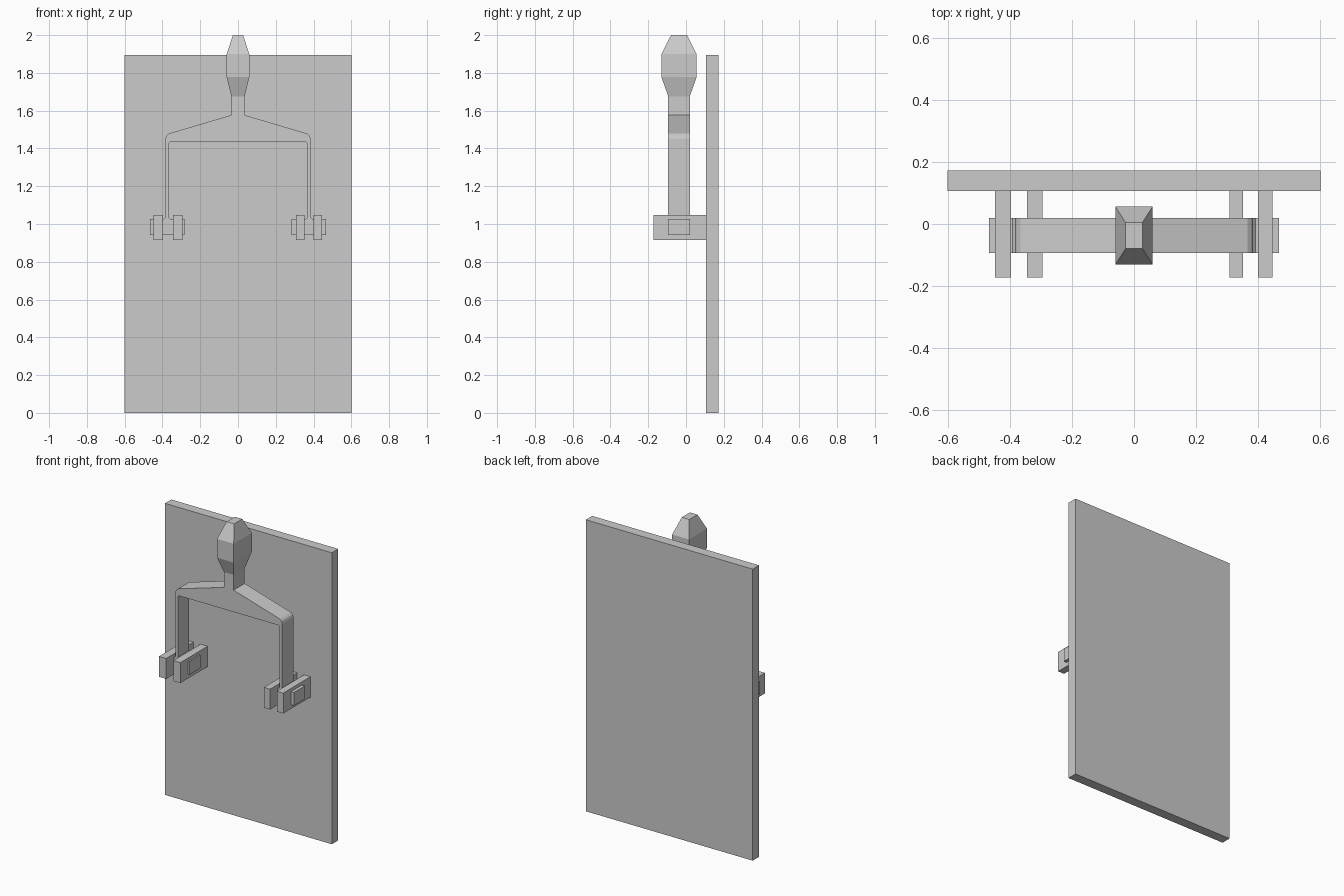
import bpy, bmesh

if "Cube" in bpy.data.objects:
    bpy.data.objects.remove(bpy.data.objects["Cube"])

Y0, Y1 = -0.094, 0.02      # depth range of the handle
YP = 0.107                 # front face of the panel


def finish(name, bm):
    bmesh.ops.recalc_face_normals(bm, faces=bm.faces)
    mesh = bpy.data.meshes.new(name)
    bm.to_mesh(mesh)
    bm.free()
    obj = bpy.data.objects.new(name, mesh)
    bpy.context.collection.objects.link(obj)
    return obj


def loft(name, rings):
    """Join equal-length point rings and cap both ends."""
    bm = bmesh.new()
    loops = [[bm.verts.new(p) for p in ring] for ring in rings]
    n = len(loops[0])
    for a, b in zip(loops, loops[1:]):
        for i in range(n):
            j = (i + 1) % n
            bm.faces.new((a[i], a[j], b[j], b[i]))
    bm.faces.new(loops[0])
    bm.faces.new(loops[-1])
    return finish(name, bm)


def rect(x0, x1, y0, y1, z):
    return [(x0, y0, z), (x1, y0, z), (x1, y1, z), (x0, y1, z)]


def box(name, x0, x1, y0, y1, z0, z1):
    return loft(name, [rect(x0, x1, y0, y1, z) for z in (z0, z1)])


# Back panel
box("back_panel", -0.6, 0.6, YP, 0.172, 0, 1.895)

# Yoke: neck, sloping shoulders, thin arms and cross pins in one profile
half = [(0.034, 1.676), (0.034, 1.577), (0.366, 1.479), (0.379, 1.468),
        (0.384, 1.452), (0.384, 1.035), (0.392, 1.027), (0.467, 1.027),
        (0.467, 0.942), (0.284, 0.942), (0.284, 1.027), (0.359, 1.027),
        (0.366, 1.035), (0.366, 1.428), (0.359, 1.435)]
profile = half + [(-x, z) for x, z in reversed(half)]
loft("yoke", [[(x, y, z) for x, z in profile] for y in (Y0, Y1)])

# Faceted grip on top of the neck
sections = [(1.676, 0.035, 0.057), (1.777, 0.06, 0.093),
            (1.899, 0.06, 0.093), (2.0, 0.027, 0.042)]
loft("grip", [rect(-w, w, -0.037 - d, -0.037 + d, z) for z, w, d in sections])

# Pairs of bracket plates holding the pins to the panel
for side, spans in (("left", [(-0.447, -0.396), (-0.344, -0.294)]),
                    ("right", [(0.307, 0.351), (0.4, 0.446)])):
    for i, (x0, x1) in enumerate(spans):
        box(f"bracket_{side}_{i + 1}", x0, x1, -0.172, YP, 0.915, 1.048)
